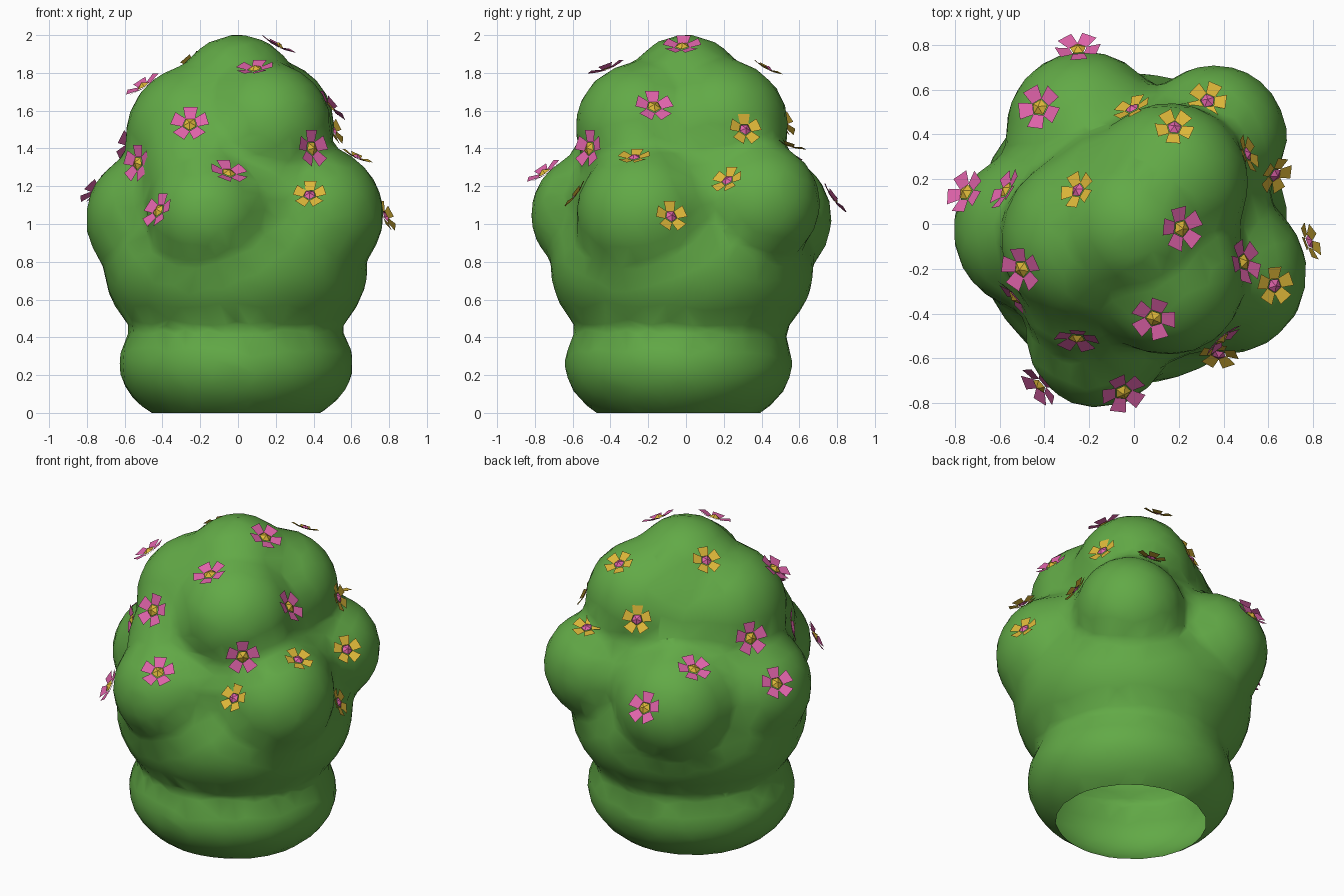
import bpy, bmesh, math
from mathutils import Vector, Matrix

if "Cube" in bpy.data.objects:
    bpy.data.objects.remove(bpy.data.objects["Cube"])


def material(name, rgb):
    m = bpy.data.materials.new(name)
    m.diffuse_color = (*rgb, 1)
    m.use_nodes = True
    m.node_tree.nodes["Principled BSDF"].inputs["Base Color"].default_value = m.diffuse_color
    return m


GREEN = material("leaf green", (0.122, 0.40, 0.062))
PINK = material("petal pink", (0.74, 0.125, 0.40))
YELLOW = material("petal yellow", (0.72, 0.47, 0.04))

# Inner masses: centre, radii
CORES = [
    ((-0.01, -0.04, 0.26), (0.625, 0.605, 0.38)),   # base
    ((-0.01, -0.02, 0.76), (0.70, 0.70, 0.50)),     # middle
    ((-0.01, -0.01, 1.13), (0.64, 0.63, 0.37)),     # shoulder
    ((0.00, -0.02, 1.46), (0.48, 0.47, 0.38)),      # crown
    ((-0.20, -0.31, 1.28), (0.31, 0.31, 0.31)),     # front slope
]
# Outer lumps: centre, radius
LUMPS = [
    ((-0.16, -0.50, 1.05), 0.325),    # ring: front
    ((0.41, -0.22, 1.05), 0.365),     # ring: right
    ((0.36, 0.39, 1.11), 0.325),      # ring: back right
    ((-0.22, 0.42, 1.03), 0.355),     # ring: back left
    ((-0.45, -0.03, 1.03), 0.36),     # ring: left
    ((-0.21, -0.07, 1.46), 0.39),     # crown: left
    ((0.15, -0.24, 1.51), 0.35),      # crown: front right
    ((0.16, 0.19, 1.52), 0.355),      # crown: back right
    ((0.00, 0.00, 1.68), 0.325),      # crown: top
]

# Fuse the lumps into one soft, fairly low-poly skin
bm = bmesh.new()
for c, r in CORES + [(c, (r, r, r)) for c, r in LUMPS]:
    bmesh.ops.create_icosphere(bm, subdivisions=4, radius=1,
                               matrix=Matrix.Translation(c) @ Matrix.Diagonal((*r, 1)))
me = bpy.data.meshes.new("bush")
bm.to_mesh(me)
bm.free()
bush = bpy.data.objects.new("bush", me)
bpy.context.collection.objects.link(bush)
rem = bush.modifiers.new("fuse", 'REMESH')
rem.mode = 'VOXEL'
rem.voxel_size = 0.04
smo = bush.modifiers.new("soften", 'SMOOTH')
smo.factor = 0.5
smo.iterations = 10
dec = bush.modifiers.new("coarsen", 'DECIMATE')
dec.ratio = 0.14
fused = bpy.data.meshes.new_from_object(
    bush.evaluated_get(bpy.context.evaluated_depsgraph_get()))
bush.modifiers.clear()

# Cut flat and left open underneath
bm = bmesh.new()
bm.from_mesh(fused)
bmesh.ops.bisect_plane(bm, geom=bm.verts[:] + bm.edges[:] + bm.faces[:], dist=1e-5,
                       plane_co=(0, 0, 0), plane_no=(0, 0, 1), clear_inner=True)
for f in bm.faces:
    f.smooth = True
    f.material_index = 0
bm.to_mesh(fused)
bm.free()
bush.data = fused
fused.materials.clear()
fused.materials.append(GREEN)
bpy.context.view_layer.update()


def outward(p):
    """Direction away from the lump that carries the point, leaning upward."""
    c = min(LUMPS, key=lambda l: (p - Vector(l[0])).length - l[1])[0]
    return ((p - Vector(c)).normalized() + Vector((0, 0, 0.45))).normalized()


def flower(name, spot, petal, heart, size):
    p = Vector(spot)
    n = outward(p)
    # keep the measured spot, but lift it clear of the leaves when buried
    _, near, nor, _ = bush.closest_point_on_mesh(p)
    p += nor * max(0, 0.018 - (p - near).dot(nor))
    bm = bmesh.new()
    # five raised petals
    for k in range(5):
        rot = Matrix.Rotation(math.tau * k / 5, 3, 'Z')
        pts = [(0.032, -0.025, 0), (0.092, -0.037, 0.014),
               (0.092, 0.037, 0.014), (0.032, 0.025, 0)]
        bm.faces.new([bm.verts.new(rot @ Vector(q)) for q in pts])
    # pointed five-sided heart
    tip = bm.verts.new((0, 0, 0.022))
    ring = [bm.verts.new((0.036 * math.cos(math.tau * (k + .5) / 5),
                          0.036 * math.sin(math.tau * (k + .5) / 5), 0.003)) for k in range(5)]
    for k in range(5):
        bm.faces.new((tip, ring[k], ring[(k + 1) % 5])).material_index = 1
    mesh = bpy.data.meshes.new(name)
    bm.to_mesh(mesh)
    bm.free()
    mesh.materials.append(petal)
    mesh.materials.append(heart)
    ob = bpy.data.objects.new(name, mesh)
    bpy.context.collection.objects.link(ob)
    # first petal points uphill
    side = Vector((0, 0, 1)).cross(n).normalized()
    axes = Matrix((n.cross(side), -side, n)).transposed().to_4x4()
    ob.matrix_world = Matrix.Translation(p) @ axes @ Matrix.Scale(size, 4)


PINK_SPOTS = [
    (-0.25, 0.78, 1.13), (-0.42, 0.52, 1.33), (-0.75, 0.14, 1.18), (-0.57, 0.15, 1.43),
    (-0.50, -0.20, 1.73), (-0.51, -0.32, 1.32), (-0.25, -0.48, 1.50), (-0.42, -0.72, 1.07),
    (-0.05, -0.75, 1.27), (0.09, -0.42, 1.82), (0.21, -0.02, 1.94), (0.49, -0.17, 1.62),
    (0.39, -0.51, 1.40)]
YELLOW_SPOTS = [
    (-0.25, 0.15, 1.85), (0.00, 0.50, 1.54), (0.18, 0.43, 1.82), (0.33, 0.54, 1.40),
    (0.50, 0.31, 1.50), (0.63, 0.22, 1.23), (0.61, -0.27, 1.33), (0.78, -0.08, 1.04),
    (0.38, -0.57, 1.15)]
for i, s in enumerate(PINK_SPOTS):
    flower(f"pink_flower_{i + 1}", s, PINK, YELLOW, 1.04)
for i, s in enumerate(YELLOW_SPOTS):
    flower(f"yellow_flower_{i + 1}", s, YELLOW, PINK, 0.9)
